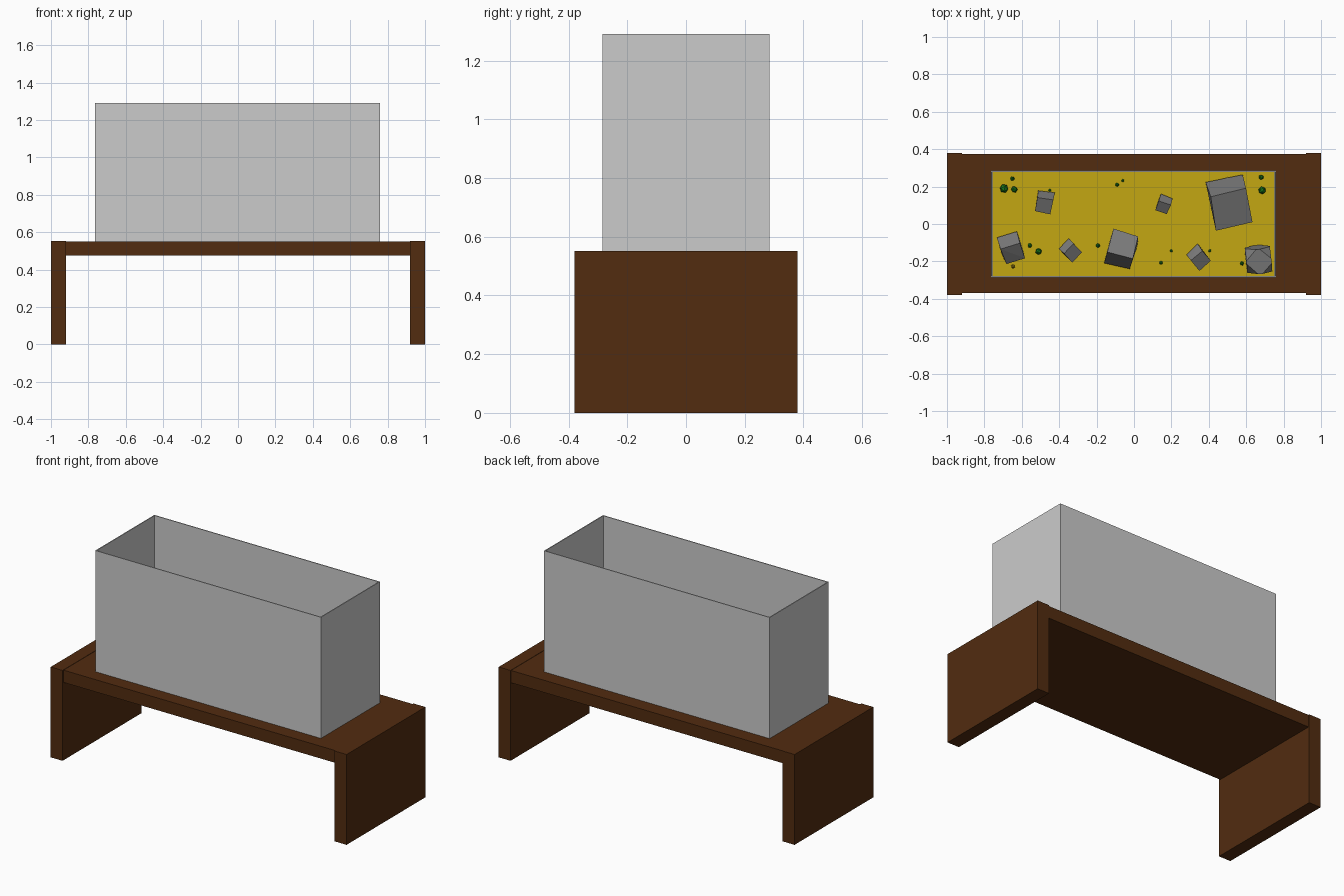
import bpy, bmesh, random
from math import radians
from mathutils import Matrix, Euler, Vector

if "Cube" in bpy.data.objects:
    bpy.data.objects.remove(bpy.data.objects["Cube"])

random.seed(4)


def material(name, rgb):
    m = bpy.data.materials.new(name)
    m.diffuse_color = (*rgb, 1)
    m.use_nodes = True
    m.node_tree.nodes["Principled BSDF"].inputs["Base Color"].default_value = m.diffuse_color
    return m


wood = material("dark_wood", (0.084, 0.025, 0.005))
sand_mat = material("sand", (0.55, 0.39, 0.006))
stone = material("stone", (0.2, 0.2, 0.2))
green = material("green", (0.01, 0.19, 0.01))
tan = material("tan", (0.35, 0.25, 0.01))


def finish(name, bm, mat=None):
    bmesh.ops.recalc_face_normals(bm, faces=bm.faces)
    me = bpy.data.meshes.new(name)
    bm.to_mesh(me)
    bm.free()
    ob = bpy.data.objects.new(name, me)
    bpy.context.collection.objects.link(ob)
    if mat:
        me.materials.append(mat)
    return ob


def box_mesh(lo, hi):
    lo, hi = Vector(lo), Vector(hi)
    bm = bmesh.new()
    bmesh.ops.create_cube(bm, size=1, matrix=Matrix.LocRotScale((lo + hi) / 2, None, hi - lo))
    return bm


# Table: top slab between two full-depth side panels
finish("table_top", box_mesh((-0.92, -0.37, 0.475), (0.92, 0.375, 0.55)), wood)
finish("left_leg", box_mesh((-1, -0.38, 0), (-0.92, 0.38, 0.552)), wood)
finish("right_leg", box_mesh((0.92, -0.38, 0), (1, 0.38, 0.552)), wood)

# Open tank with thin walls: inset the top face and sink it
bm = box_mesh((-0.765, -0.285, 0.55), (0.76, 0.285, 1.29))
top = max(bm.faces, key=lambda f: f.calc_center_median().z)
bmesh.ops.inset_region(bm, faces=[top], thickness=0.008)
inner = bmesh.ops.extrude_discrete_faces(bm, faces=[top])["faces"][0]
bmesh.ops.translate(bm, verts=inner.verts, vec=(0, 0, -0.73))
finish("tank", bm)

# Sand bed
SAND = 0.6
finish("sand_bed", box_mesh((-0.757, -0.277, 0.56), (0.752, 0.277, SAND)), sand_mat)


# Rocks: tilted, slightly irregular blocks resting in the sand
def rock(name, x, y, size, tilt, turn, chipped=False):
    bm = bmesh.new()
    bmesh.ops.create_cube(bm, size=size)
    for v in bm.verts:
        v.co *= random.uniform(0.88, 1.05)
    if chipped:
        bmesh.ops.bevel(bm, geom=bm.verts[:], offset=size * 0.4,
                        segments=1, affect='VERTICES')
    bmesh.ops.convex_hull(bm, input=bm.verts[:])
    bmesh.ops.dissolve_limit(bm, angle_limit=radians(4), verts=bm.verts[:], edges=bm.edges[:])
    spin = Matrix.Rotation(radians(turn), 4, 'Z') @ Euler((radians(tilt), 0, 0)).to_matrix().to_4x4()
    bm.transform(Matrix.Translation((x, y, SAND + size * 0.35)) @ spin)
    finish(name, bm, stone)


rocks = [(-0.48, 0.115, 0.09, 25, -10), (0.16, 0.105, 0.07, 35, -20),
         (0.51, 0.115, 0.20, 22, 12), (-0.655, -0.13, 0.115, 35, 18),
         (-0.34, -0.142, 0.075, 30, 45), (-0.065, -0.135, 0.15, -25, -15),
         (0.345, -0.18, 0.085, 30, 40), (0.665, -0.19, 0.14, 10, 5, True)]
for i, r in enumerate(rocks):
    rock(f"rock_{i + 1}", *r)


# Small faceted green clumps and pebbles scattered on the sand
def pebble(name, x, y, r, mat):
    bm = bmesh.new()
    bmesh.ops.create_icosphere(bm, subdivisions=1, radius=r)
    spin = Euler([random.uniform(0, 3) for _ in range(3)])
    bm.transform(Matrix.LocRotScale((x, y, SAND + r * 0.6), spin, None))
    finish(name, bm, mat)


clumps = [(-0.695, 0.19, 0.024), (-0.64, 0.185, 0.018), (-0.65, 0.243, 0.012),
          (-0.45, 0.18, 0.008), (-0.09, 0.21, 0.011), (-0.06, 0.232, 0.008),
          (0.68, 0.25, 0.014), (0.685, 0.18, 0.021), (-0.557, -0.115, 0.012),
          (-0.51, -0.147, 0.018), (-0.193, -0.115, 0.012), (0.2, -0.143, 0.008),
          (0.145, -0.207, 0.01), (0.405, -0.143, 0.008), (0.577, -0.211, 0.011)]
for i, c in enumerate(clumps):
    pebble(f"green_clump_{i + 1}", *c, green)
for i, c in enumerate([(0.5, 0.243, 0.008), (-0.647, -0.227, 0.011)]):
    pebble(f"tan_pebble_{i + 1}", *c, tan)
